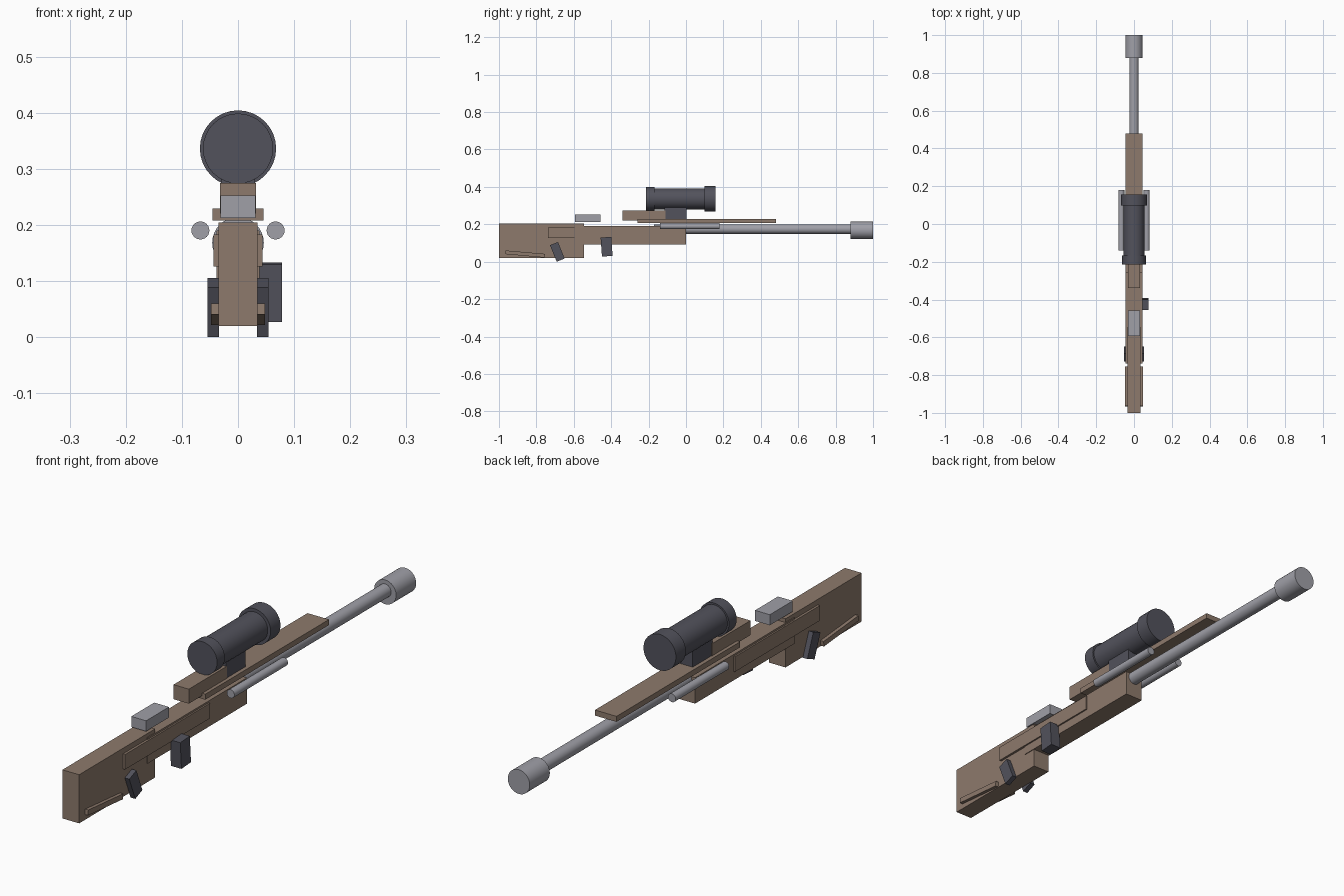
import bpy
from math import radians

if "Cube" in bpy.data.objects:
    bpy.data.objects.remove(bpy.data.objects["Cube"])


def material(name, rgb):
    m = bpy.data.materials.new(name)
    m.diffuse_color = (*rgb, 1)
    m.use_nodes = True
    m.node_tree.nodes["Principled BSDF"].inputs["Base Color"].default_value = m.diffuse_color
    return m


WOOD = material("wood", (0.27, 0.195, 0.15))
DARK = material("dark_metal", (0.085, 0.085, 0.107))
STEEL = material("steel", (0.35, 0.35, 0.39))


def box(name, x, y, z, mat, tilt=0):
    """Box from (min, max) ranges, turned about its own x axis."""
    bpy.ops.mesh.primitive_cube_add(
        size=1, location=[(a + b) / 2 for a, b in (x, y, z)])
    o = bpy.context.object
    o.name = name
    o.scale = [b - a for a, b in (x, y, z)]
    bpy.ops.object.transform_apply(location=False, rotation=False, scale=True)
    o.rotation_euler.x = radians(tilt)
    o.data.materials.append(mat)
    return o


def rod(name, x, z, r, y0, y1, mat, sides=32):
    """Cylinder lying along y."""
    bpy.ops.mesh.primitive_cylinder_add(
        vertices=sides, radius=r, depth=y1 - y0,
        location=(x, (y0 + y1) / 2, z), rotation=(radians(90), 0, 0))
    o = bpy.context.object
    o.name = name
    o.data.materials.append(mat)
    bpy.ops.object.shade_smooth_by_angle(angle=radians(30))
    return o


# Wooden stock and body
box("stock", (-0.035, 0.035), (-1.0, -0.545), (0.02, 0.204), WOOD)
box("body", (-0.038, 0.038), (-0.595, 0.0), (0.092, 0.19), WOOD)
box("handguard", (-0.045, 0.045), (-0.26, 0.48), (0.208, 0.229), WOOD)
box("scope_rail", (-0.032, 0.032), (-0.34, -0.11), (0.22, 0.275), WOOD)

# Parts repeated on both sides
for s, side in ((-1, "left"), (1, "right")):
    def span(a, b):
        return tuple(sorted((s * a, s * b)))
    box(side + "_side_panel", span(0.03, 0.044), (-0.738, -0.23),
        (0.126, 0.183), WOOD)
    box(side + "_stock_strip", span(0.03, 0.048), (-0.965, -0.755),
        (0.031, 0.051), WOOD, -5)
    box(side + "_grip_plate", span(0.034, 0.054), (-0.711, -0.665),
        (0.005, 0.100), DARK, 22)
    rod(side + "_side_rod", s * 0.067, 0.19, 0.016, -0.14, 0.18, STEEL, 24)

# Magazine on the right side
box("magazine", (0.034, 0.078), (-0.453, -0.396), (0.029, 0.131), DARK, 4)

# Barrel and muzzle
rod("barrel", 0, 0.174, 0.025, -0.17, 0.9, STEEL)
rod("muzzle", 0, 0.168, 0.046, 0.88, 1.0, STEEL)

# Rear sight block
box("rear_sight", (-0.031, 0.031), (-0.594, -0.457), (0.212, 0.252), STEEL)

# Scope with mount
box("scope_mount", (-0.03, 0.03), (-0.115, 0.003), (0.229, 0.3), DARK)
rod("scope_tube", 0, 0.336, 0.056, -0.18, 0.12, DARK)
rod("scope_eyepiece", 0, 0.336, 0.0625, -0.214, -0.168, DARK)
rod("scope_objective", 0, 0.336, 0.068, 0.098, 0.157, DARK)
